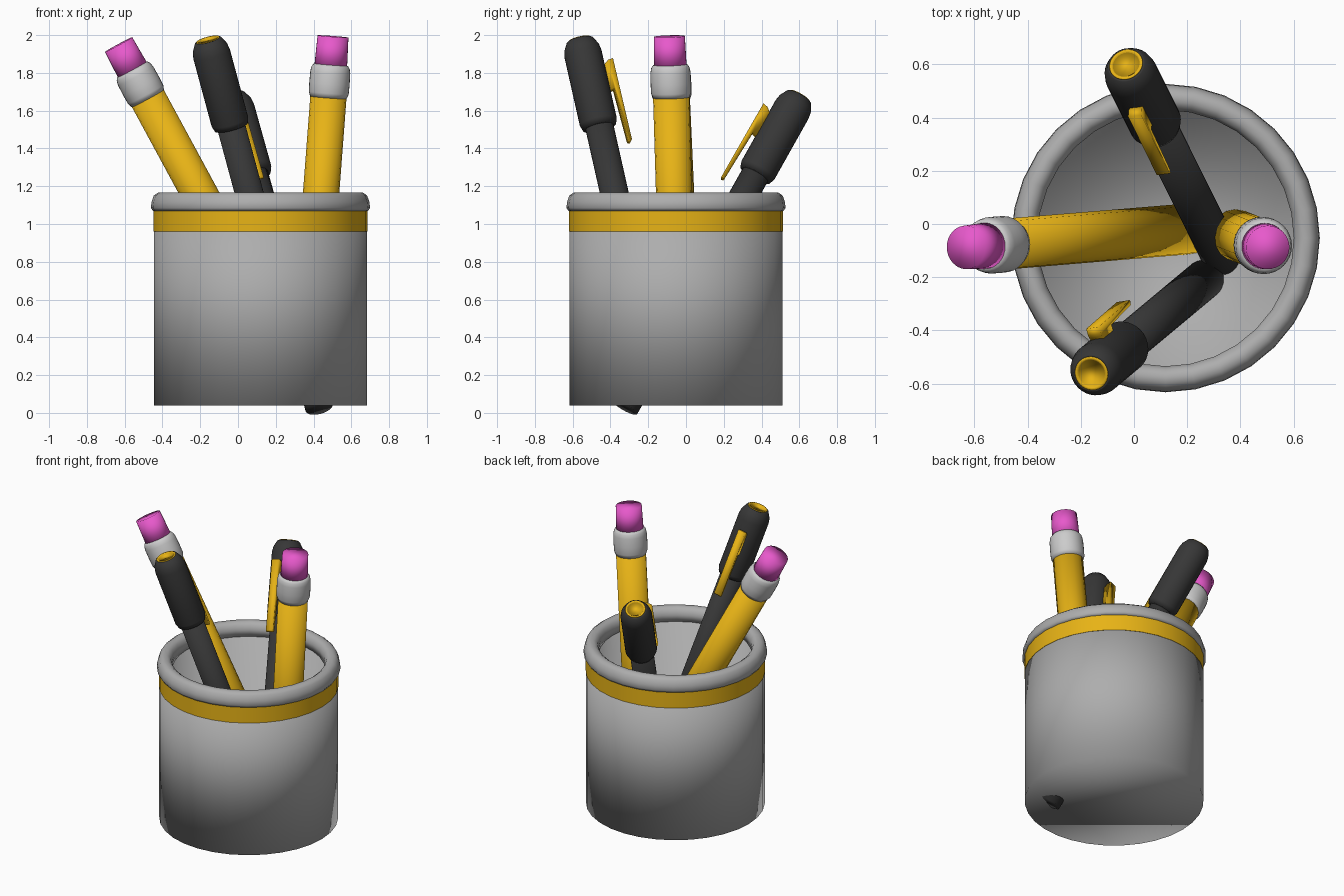
import bpy, bmesh, math
from mathutils import Vector, Matrix

if "Cube" in bpy.data.objects:
    bpy.data.objects.remove(bpy.data.objects["Cube"])


def material(name, rgb):
    m = bpy.data.materials.new(name)
    m.diffuse_color = (*rgb, 1)
    m.use_nodes = True
    m.node_tree.nodes["Principled BSDF"].inputs["Base Color"].default_value = m.diffuse_color
    return m


YELLOW = material("yellow", (0.8, 0.45, 0.008))
BLACK = material("black", (0.038, 0.038, 0.038))
PINK = material("pink", (0.8, 0.1, 0.6))
STONE = material("cup_grey", (0.42, 0.42, 0.42))
METAL = material("ferrule_grey", (0.62, 0.62, 0.62))


def finish(bm, name, frame, mat, angle=180):
    bmesh.ops.recalc_face_normals(bm, faces=bm.faces)
    me = bpy.data.meshes.new(name)
    bm.to_mesh(me)
    bm.free()
    ob = bpy.data.objects.new(name, me)
    bpy.context.collection.objects.link(ob)
    ob.matrix_world = frame
    me.materials.append(mat)
    bpy.ops.object.select_all(action='DESELECT')
    ob.select_set(True)
    bpy.context.view_layer.objects.active = ob
    bpy.ops.object.shade_smooth_by_angle(angle=math.radians(angle))
    return ob


def lathe(name, profile, frame, mat, sides=32, closed=False, angle=180):
    """Revolve (radius, height) points about the frame's z axis; open ends get flat caps."""
    bm = bmesh.new()
    angles = [math.tau * i / sides for i in range(sides)]
    rings = [[bm.verts.new((r * math.cos(a), r * math.sin(a), z)) for a in angles]
             for r, z in profile]
    pairs = list(zip(rings, rings[1:]))
    if closed:
        pairs.append((rings[-1], rings[0]))
    else:
        bm.faces.new(rings[0][::-1])
        bm.faces.new(rings[-1])
    for a, b in pairs:
        for i in range(sides):
            j = (i + 1) % sides
            bm.faces.new((a[i], a[j], b[j], b[i]))
    return finish(bm, name, frame, mat, angle)


def axis_frame(top, up, side):
    """Frame at the top of a stick: z along the stick, x towards side."""
    z = Vector(up).normalized()
    y = z.cross(Vector(side)).normalized()
    x = y.cross(z)
    m = Matrix((x, y, z)).transposed().to_4x4()
    m.translation = top
    return m


# Cup: thick wall and a raised inner floor
cup = Matrix.Translation((0.119, -0.053, 0))
lathe("cup_body", [(0.565, 0.04), (0.565, 1.09), (0.485, 1.09), (0.481, 0.42)], cup, STONE)
lathe("cup_band", [(0.555, 0.96), (0.567, 0.96), (0.567, 1.075), (0.555, 1.075)],
      cup, YELLOW, closed=True, angle=35)
lathe("cup_rim", [(0.482, 1.075), (0.57, 1.07), (0.58, 1.085), (0.577, 1.115),
                  (0.565, 1.15), (0.543, 1.166), (0.515, 1.166), (0.493, 1.15),
                  (0.482, 1.12)], cup, STONE, closed=True)


# Pencils: round shaft, bulging ferrule, eraser
def pencil(label, top, up, length):
    f = axis_frame(top, up, (1, 0, 0))
    lathe(label + "_shaft", [(0.096, -length), (0.096, -0.3)], f, YELLOW, sides=16)
    lathe(label + "_ferrule", [(0.097, -0.325), (0.106, -0.3), (0.107, -0.25),
                               (0.106, -0.19), (0.101, -0.165), (0.09, -0.15)], f, METAL)
    lathe(label + "_eraser", [(0.087, -0.17), (0.082, 0)], f, PINK)


pencil("left_pencil", (-0.632, -0.088, 1.95), (-0.42, -0.035, 0.775), 1.9)
pencil("right_pencil", (0.503, -0.088, 1.993), (0.076, -0.03, 1), 1.85)


# Pens: barrel, cap, recessed end button, pocket clip
def pen(label, top, up, clip_side):
    f = axis_frame(top, up, clip_side)
    lathe(label + "_barrel", [(0.075, -1.942), (0.075, -0.4)], f, BLACK)
    lathe(label + "_cap", [(0.09, -0.49), (0.1, -0.46), (0.1, -0.08), (0.094, -0.045),
                           (0.072, -0.004), (0.064, 0), (0.062, -0.03)], f, BLACK)
    lathe(label + "_button", [(0.066, -0.002), (0.062, 0.003), (0.053, 0.002),
                              (0.048, -0.014), (0.03, -0.02)], f, YELLOW)
    # clip outline in the plane through the pen axis, given thickness sideways
    outline = [(0.085, -0.17), (0.12, -0.14), (0.148, -0.135), (0.152, -0.59),
               (0.145, -0.6), (0.132, -0.595), (0.12, -0.3), (0.085, -0.31)]
    bm = bmesh.new()
    left, right = [[bm.verts.new((r, y, z)) for r, z in outline] for y in (-0.025, 0.025)]
    bm.faces.new(left)
    bm.faces.new(right[::-1])
    for i in range(len(outline)):
        bm.faces.new((left[i - 1], left[i], right[i], right[i - 1]))
    finish(bm, label + "_clip", f, YELLOW)


pen("front_pen", (-0.16, -0.562, 1.975), (-0.27, -0.225, 1), (-0.2, 0.95, 0.15))
pen("back_pen", (-0.03, 0.6, 1.675), (-0.458, 0.92, 1.638), (0.0, -0.87, 0.5))
